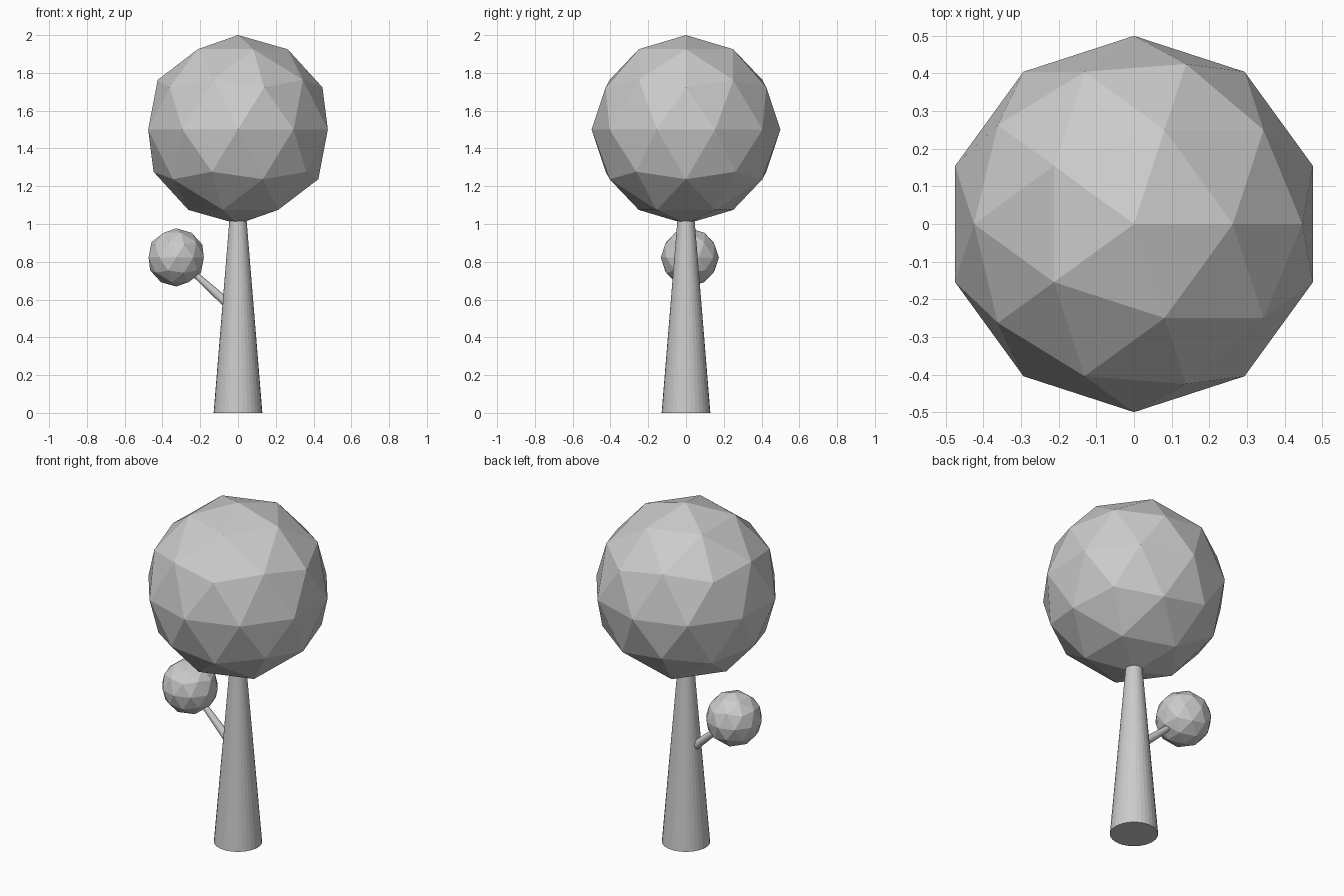
import bpy
from mathutils import Vector

if "Cube" in bpy.data.objects:
    bpy.data.objects.remove(bpy.data.objects["Cube"])


def taper(name, start, end, r_start, r_end, sides):
    """Tapered round limb between two points."""
    a, b = Vector(start), Vector(end)
    axis = b - a
    bpy.ops.mesh.primitive_cone_add(
        vertices=sides, radius1=r_start, radius2=r_end, depth=axis.length,
        location=(a + b) / 2,
        rotation=axis.to_track_quat('Z', 'Y').to_euler())
    bpy.context.object.name = name


def foliage(name, centre, radius):
    """Flat-faced low-poly leaf ball."""
    bpy.ops.mesh.primitive_ico_sphere_add(
        subdivisions=2, radius=radius, location=centre)
    bpy.context.object.name = name


# Trunk, ending inside the crown
taper("trunk", (0, 0, 0), (0, 0, 1.1), 0.129, 0.039, 32)

# Main crown
foliage("crown", (0, 0, 1.5), 0.5)

# Side branch with its small leaf ball
taper("side_branch", (-0.03, 0.0, 0.555), (-0.30, 0.018, 0.80), 0.026, 0.013, 32)
foliage("side_foliage", (-0.327, 0.02, 0.823), 0.154)
